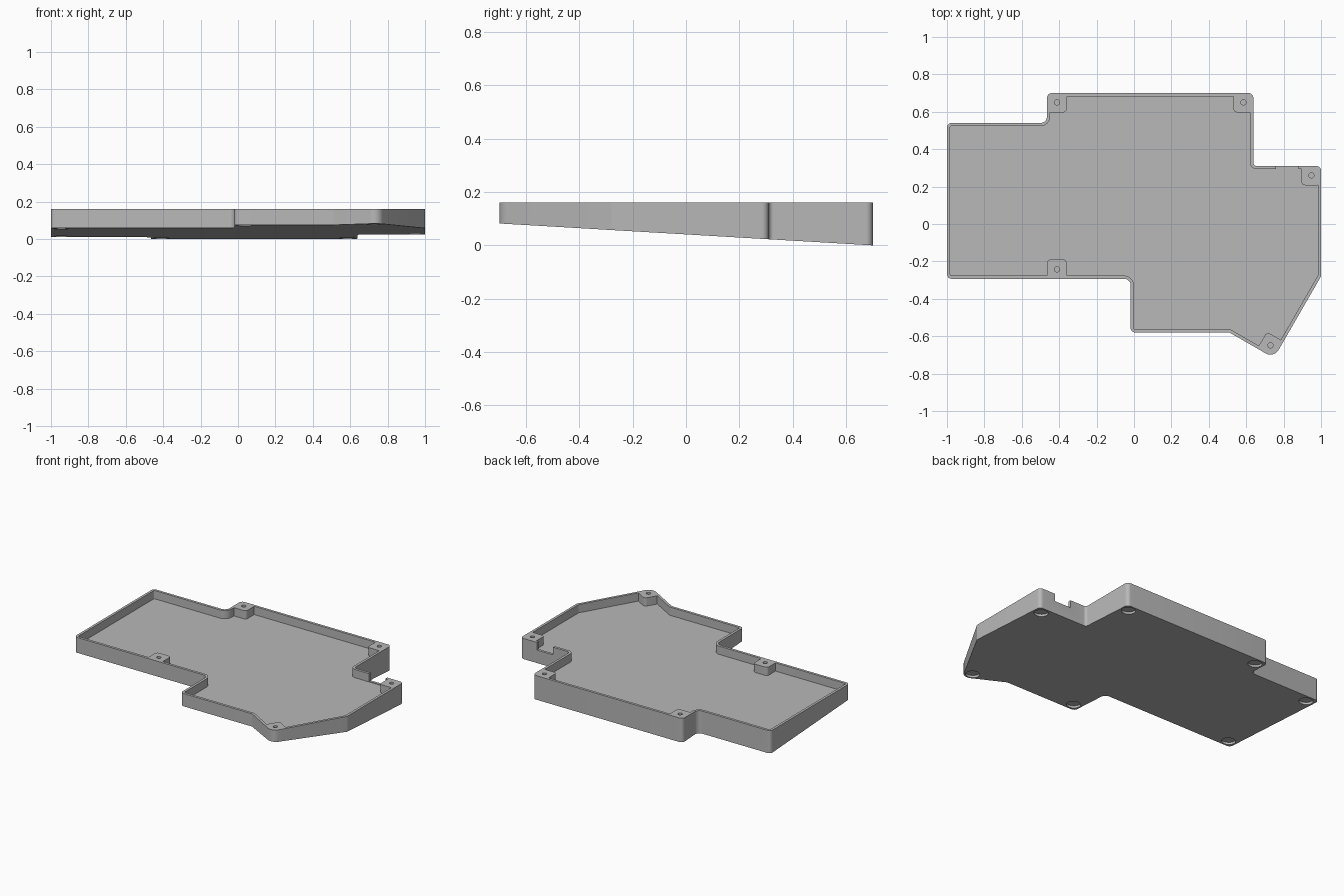
import bpy, bmesh, math
from mathutils import Vector, Matrix

if "Cube" in bpy.data.objects:
    bpy.data.objects.remove(bpy.data.objects["Cube"], do_unlink=True)

TOP, FLOOR, WALL = 0.16, 0.105, 0.017
SLOPE = 0.0586


def under(y):
    """Height of the sloping underside."""
    return 0.041 - SLOPE * y


# Case outline, counter-clockwise: x, y, corner radius
OUTLINE = [(-1, -.293, .025), (-.018, -.293, .035), (-.018, -.58, .025), (.51, -.58, 0),
           (.748, -.717, .05), (1, -.28, 0), (1, .31, .025), (.638, .31, .018),
           (.638, .7, .025), (-.465, .7, .025), (-.465, .54, .035), (-1, .54, .025)]


def corners(outline):
    """Yield each corner with its radius, turn sign, edge normals and miter."""
    pts = [Vector(c[:2]) for c in outline]
    for i, p in enumerate(pts):
        d1 = (p - pts[i - 1]).normalized()
        d2 = (pts[(i + 1) % len(pts)] - p).normalized()
        n1, n2 = Vector((-d1.y, d1.x)), Vector((-d2.y, d2.x))
        sign = 1 if d1.cross(d2) > 0 else -1
        yield p, outline[i][2], sign, n1, n2, (n1 + n2) / (1 + n1.dot(n2))


def inset(outline, t):
    out = []
    for p, r, sign, n1, n2, miter in corners(outline):
        q = p + miter * t
        out.append((q.x, q.y, max(r - sign * t, .004) if r else 0))
    return out


def rounded(outline, steps=8):
    pts = []
    for p, r, sign, n1, n2, miter in corners(outline):
        if r == 0:
            pts.append(p)
            continue
        centre = p + miter * r * sign
        turn = n1.angle_signed(n2)
        for k in range(steps + 1):
            n = Matrix.Rotation(-turn * k / steps, 2) @ n1
            pts.append(centre - n * r * sign)
    return pts


def prism(name, pts, bottom, top):
    """Upright prism; bottom may be a function of y."""
    low = bottom if callable(bottom) else (lambda y: bottom)
    bm = bmesh.new()
    lower = [bm.verts.new((p.x, p.y, low(p.y))) for p in pts]
    upper = [bm.verts.new((p.x, p.y, top)) for p in pts]
    bm.faces.new(lower[::-1])
    bm.faces.new(upper)
    for i in range(len(pts)):
        j = (i + 1) % len(pts)
        bm.faces.new((lower[i], lower[j], upper[j], upper[i]))
    bmesh.ops.recalc_face_normals(bm, faces=bm.faces)
    mesh = bpy.data.meshes.new(name)
    bm.to_mesh(mesh)
    bm.free()
    ob = bpy.data.objects.new(name, mesh)
    bpy.context.collection.objects.link(ob)
    return ob


def circle(x, y, r, n):
    return [Vector((x + r * math.cos(math.tau * k / n), y + r * math.sin(math.tau * k / n)))
            for k in range(n)]


def cut(target, cutter):
    """Subtract the cutter, then discard it."""
    mod = target.modifiers.new("cut", "BOOLEAN")
    mod.operation, mod.solver, mod.object = "DIFFERENCE", "EXACT", cutter
    bpy.ops.object.select_all(action="DESELECT")
    bpy.context.view_layer.objects.active = target
    target.select_set(True)
    bpy.ops.object.modifier_apply(modifier=mod.name)
    bpy.data.objects.remove(cutter, do_unlink=True)


# Wedge-shaped body and the cavity that hollows it
case = prism("case_body", rounded(OUTLINE), under, TOP)
cavity = prism("cavity_cutter", rounded(inset(OUTLINE, WALL)), FLOOR, TOP + .1)

# Screw bosses stay standing inside the cavity: x, y, rotation in degrees
BOSSES = [(-.412, .65, 0), (.585, .65, 0), (.948, .26, 0), (-.412, -.243, 0), (.73, -.649, -30)]
HALF = .053
for x, y, angle in BOSSES:
    turn = Matrix.Rotation(math.radians(angle), 2)
    square = []
    for sx, sy in ((-1, -1), (1, -1), (1, 1), (-1, 1)):
        q = Vector((x, y)) + turn @ Vector((sx, sy)) * HALF
        square.append((q.x, q.y, .02))
    cut(cavity, prism("boss_cutter", rounded(square, 6), FLOOR - .05, TOP + .2))
cut(case, cavity)

# Screw holes
for x, y, angle in BOSSES:
    cut(case, prism("hole_cutter", circle(x, y, .014, 20), FLOOR + .005, TOP + .05))

# Cable notch in the rear wall
notch = [Vector(p) for p in ((.76, .28), (.88, .28), (.88, .34), (.76, .34))]
cut(case, prism("notch_cutter", notch, FLOOR + .004, TOP + .05))

# Round foot recesses, parallel to the sloping underside
FEET = [(.945, .255), (.585, .645), (-.41, .645), (-.945, .485), (-.945, -.24), (.035, -.525),
        (.728, -.645)]
for x, y in FEET:
    foot = prism("foot_cutter", circle(x, y, .043, 32), -.04, .015)
    for v in foot.data.vertices:
        v.co.z += under(v.co.y)
    cut(case, foot)

# Grey plastic
grey = bpy.data.materials.new("grey_plastic")
grey.use_nodes = True
colour = (.48, .48, .48, 1)
grey.diffuse_color = colour
grey.node_tree.nodes["Principled BSDF"].inputs["Base Color"].default_value = colour
case.data.materials.clear()
case.data.materials.append(grey)
bpy.ops.object.select_all(action="DESELECT")
bpy.context.view_layer.objects.active = case
case.select_set(True)
bpy.ops.object.shade_smooth_by_angle(angle=math.radians(25))
